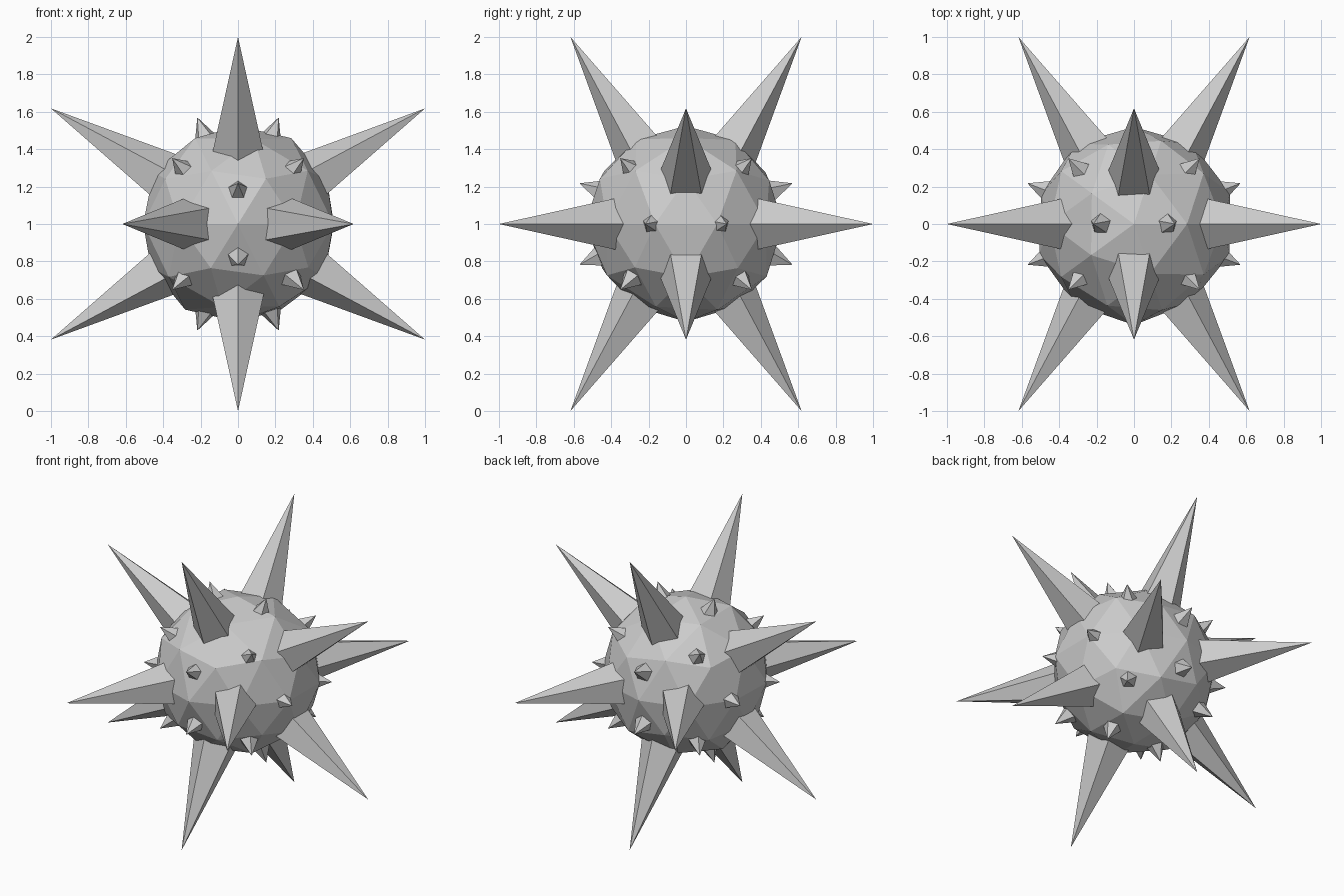
import bpy, bmesh, math, random
from mathutils import Vector

if "Cube" in bpy.data.objects:
    bpy.data.objects.remove(bpy.data.objects["Cube"])

random.seed(4)
PHI = (1 + 5 ** 0.5) / 2
CENTRE = Vector((0, 0, 1))


def cyclic(a, b):
    # all sign and cyclic variants of (0, a, b)
    out = []
    for s in (-1, 1):
        for t in (-1, 1):
            v = (0, s * a, t * b)
            out += [Vector(v), Vector((v[2], v[0], v[1])), Vector((v[1], v[2], v[0]))]
    return out


def make_object(name, bm):
    bmesh.ops.recalc_face_normals(bm, faces=bm.faces[:])
    mesh = bpy.data.meshes.new(name)
    bm.to_mesh(mesh)
    bm.free()
    obj = bpy.data.objects.new(name, mesh)
    obj.location = CENTRE
    bpy.context.collection.objects.link(obj)
    return obj


def pyramid(bm, axis, tip, base, radius, toward):
    # five-sided pyramid along axis, one base corner turned to "toward"
    a = axis.normalized()
    u = (toward - a * toward.dot(a)).normalized()
    w = a.cross(u)
    ring = []
    for i in range(5):
        t = i * math.tau / 5
        ring.append(bm.verts.new(a * base + (u * math.cos(t) + w * math.sin(t)) * radius))
    apex = bm.verts.new(a * tip)
    for i in range(5):
        bm.faces.new((ring[i], ring[(i + 1) % 5], apex))
    bm.faces.new(ring[::-1])


big_dirs = cyclic(1 / PHI, 1)
small_dirs = cyclic(PHI, 1 / PHI) + [Vector((x, y, z)) for x in (-1, 1) for y in (-1, 1) for z in (-1, 1)]

# slightly rough faceted ball
bm = bmesh.new()
bmesh.ops.create_icosphere(bm, subdivisions=2, radius=0.53)
for v in bm.verts:
    v.co *= 1 + random.uniform(-0.025, 0.025)
make_object("faceted_body", bm)

# twelve long spikes, corners pointing at the nearest small spikes
bm = bmesh.new()
for d in big_dirs:
    near = max(small_dirs, key=lambda s: s.dot(d))
    pyramid(bm, d, d.length, 0.42, 0.155, near)
make_object("long_spikes", bm)

# twenty short spikes between the long ones
bm = bmesh.new()
for d in small_dirs:
    up = Vector((0, 0, 1)) if abs(d.z) < 1.5 else Vector((0, 1, 0))
    pyramid(bm, d, 0.61, 0.46, 0.078, up)
make_object("short_spikes", bm)
